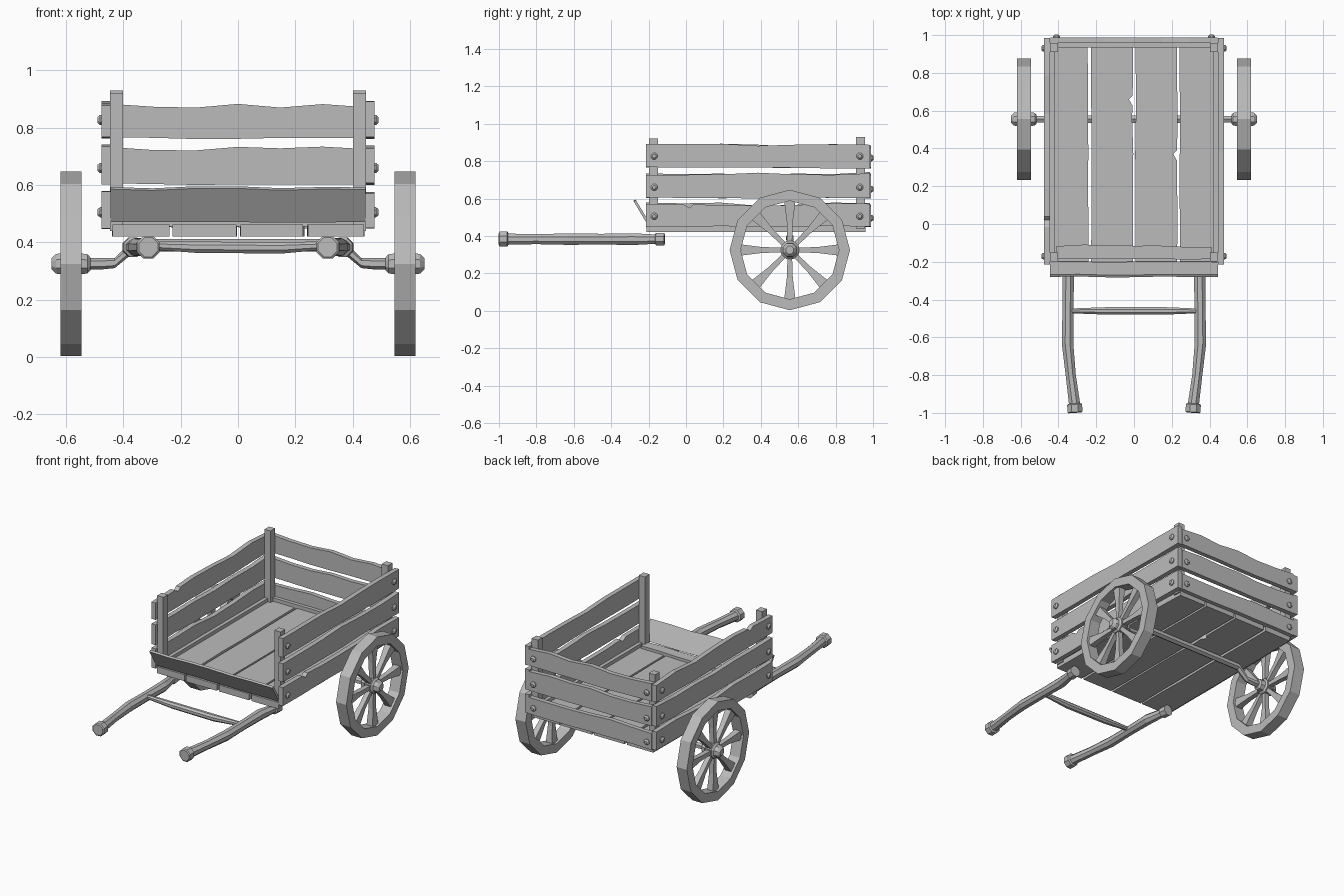
import bpy, bmesh, math, random
from mathutils import Vector, Matrix

random.seed(4)
if "Cube" in bpy.data.objects:
    bpy.data.objects.remove(bpy.data.objects["Cube"])

wood = bpy.data.materials.new("Plain grey")
wood.use_nodes = True
GREY = (0.5, 0.5, 0.5, 1)
wood.diffuse_color = GREY
wood.node_tree.nodes["Principled BSDF"].inputs["Base Color"].default_value = GREY


def finish(name, bm):
    bmesh.ops.recalc_face_normals(bm, faces=bm.faces)
    mesh = bpy.data.meshes.new(name)
    bm.to_mesh(mesh)
    bm.free()
    mesh.materials.append(wood)
    obj = bpy.data.objects.new(name, mesh)
    bpy.context.collection.objects.link(obj)
    return obj


def board(name, outline, to_world, thick):
    """Extrude a flat outline; to_world maps (along, across, depth) to a position."""
    bm = bmesh.new()
    face = bm.faces.new([bm.verts.new(to_world(a, b, 0)) for a, b in outline])
    ext = bmesh.ops.extrude_face_region(bm, geom=[face])
    move = Vector(to_world(0, 0, thick)) - Vector(to_world(0, 0, 0))
    bmesh.ops.translate(bm, verts=[v for v in ext["geom"] if isinstance(v, bmesh.types.BMVert)], vec=move)
    return finish(name, bm)


def worn(start, end, low, high, wobble=0.007, notch=None):
    """Outline of a hand-cut plank with wavy long edges and an optional chip."""
    n = 6
    along = [start + (end - start) * i / n for i in range(n + 1)]
    bottom = [(a, low + random.uniform(0, wobble)) for a in along]
    top = [(a, high + random.uniform(-wobble, wobble)) for a in along]
    if notch:
        top += [(notch - 0.035, high), (notch, high - 0.02), (notch + 0.02, high)]
        top = sorted(p for p in top if p[0] in (notch, notch - 0.035, notch + 0.02)
                     or abs(p[0] - notch) > 0.045)
    return bottom + top[::-1]


def box(name, lo, hi):
    bm = bmesh.new()
    bmesh.ops.create_cube(bm, size=1)
    for v in bm.verts:
        v.co = [(l + h) / 2 + c * (h - l) for l, h, c in zip(lo, hi, v.co)]
    return finish(name, bm)


def tube(name, stations, sides=8):
    """Sweep a polygon through (centre, radius) stations."""
    bm = bmesh.new()
    pts = [Vector(p) for p, r in stations]
    axis = (pts[-1] - pts[0]).normalized()
    u = axis.cross(Vector((0, 0, 1))).normalized()
    w = u.cross(axis)
    rings = []
    for p, (_, r) in zip(pts, stations):
        angles = [math.tau * (i + 0.5) / sides for i in range(sides)]
        rings.append([bm.verts.new(p + r * (u * math.cos(t) + w * math.sin(t))) for t in angles])
    for a, b in zip(rings, rings[1:]):
        for i in range(sides):
            j = (i + 1) % sides
            bm.faces.new((a[i], a[j], b[j], b[i]))
    bm.faces.new(rings[0])
    bm.faces.new(rings[-1])
    return finish(name, bm)


def bolt(name, pos, direction):
    p, d = Vector(pos), Vector(direction)
    tube(name, [(p - d * 0.01, 0.019), (p + d * 0.006, 0.019), (p + d * 0.015, 0.01)], 8)


# Floor planks
edges = [-0.445, -0.235, 0, 0.235, 0.445]
for i, (a, b) in enumerate(zip(edges, edges[1:])):
    board(f"floor_plank_{i + 1}",
          worn(-0.21, 0.96, a + 0.006, b - 0.007, 0.004, {1: 0.66, 2: 0.37}.get(i)),
          lambda y, x, d: (x, y, 0.42 + d), 0.042)

# Walls: three worn boards per side and at the back, with bolts
rows = [(0.447, 0.57, 0.505), (0.6, 0.735, 0.66), (0.76, 0.885, 0.827)]
for r, (low, high, bolt_z) in enumerate(rows):
    for s, side in ((1, "left"), (-1, "right")):
        notch = 0.02 if (r, s) in ((0, 1), (2, -1)) else None
        board(f"{side}_wall_board_{r + 1}", worn(-0.215, 0.985, low, high, 0.009, notch),
              lambda y, z, d: (s * (0.445 + d), y, z), 0.031)
        for y in (-0.17, 0.93):
            bolt("side_bolt", (s * 0.476, y, bolt_z), (s, 0, 0))
        bolt("back_bolt", (s * 0.41, 0.988, bolt_z - 0.01), (0, 1, 0))
    board(f"back_wall_board_{r + 1}", worn(-0.443, 0.443, low, high - 0.008),
          lambda x, z, d: (x, 0.958 + d, z), 0.03)

# Corner posts and floor battens
for s, side in ((1, "left"), (-1, "right")):
    box(f"front_{side}_post", (s * 0.424 - 0.022, -0.198, 0.44), (s * 0.424 + 0.022, -0.15, 0.92))
    box(f"back_{side}_post", (s * 0.424 - 0.022, 0.91, 0.44), (s * 0.424 + 0.022, 0.957, 0.93))
    box(f"{side}_floor_batten", (s * 0.434 - 0.012, -0.15, 0.455), (s * 0.434 + 0.012, 0.92, 0.485))
box("back_floor_batten", (-0.41, 0.935, 0.455), (0.41, 0.96, 0.485))
board("front_floor_batten", worn(-0.41, 0.41, -0.19, -0.115), lambda x, y, d: (x, y, 0.455 + d), 0.025)

# Tilted front flap
board("front_flap", worn(-0.445, 0.445, 0, 0.135, 0.005),
      lambda x, t, d: (x, -0.21 - t * 0.52 + d * 0.85, 0.468 + t * 0.87 + d * 0.52), 0.014)

# Pull handles and crossbar
for s, side in ((1, "left"), (-1, "right")):
    path = [(-1, 0.313, 0.036), (-0.995, 0.313, 0.043), (-0.955, 0.314, 0.043), (-0.95, 0.315, 0.032),
            (-0.8, 0.335, 0.029), (-0.63, 0.352, 0.033), (-0.45, 0.35, 0.031), (-0.28, 0.348, 0.034),
            (-0.165, 0.365, 0.027), (-0.16, 0.365, 0.036), (-0.115, 0.37, 0.036)]
    tube(f"{side}_handle", [((s * x, y, 0.383), r) for y, x, r in path])
tube("crossbar", [((x, -0.46, z), r) for x, z, r in
                  ((-0.33, 0.39, 0.014), (-0.15, 0.383, 0.021), (0.15, 0.381, 0.022), (0.33, 0.39, 0.014))])

# Cranked axle
half = [(0.36, 0.39, 0.022), (0.43, 0.328, 0.018), (0.48, 0.325, 0.02), (0.56, 0.325, 0.02)]
tube("axle", [((-x, 0.555, z), r) for x, z, r in half[::-1]] + [((x, 0.555, z), r) for x, z, r in half], 6)

# Wheels: twelve-sided rim, hub and eight flared spokes
for s, side in ((1, "left"), (-1, "right")):
    centre = Vector((s * 0.583, 0.555, 0.325))
    bm = bmesh.new()
    section = [(0.322, -0.037), (0.322, 0.037), (0.263, 0.037), (0.263, -0.037)]
    ring = [[bm.verts.new(centre + Vector((x, r * math.sin(t), r * math.cos(t)))) for r, x in section]
            for t in [math.tau * i / 12 for i in range(12)]]
    for i in range(12):
        a, b = ring[i], ring[(i + 1) % 12]
        for k in range(4):
            m = (k + 1) % 4
            bm.faces.new((a[k], a[m], b[m], b[k]))
    finish(f"{side}_wheel_rim", bm)
    hub = [(0.515, 0.024), (0.525, 0.036), (0.55, 0.04), (0.56, 0.052), (0.605, 0.052), (0.615, 0.04),
           (0.635, 0.037), (0.65, 0.022)]
    tube(f"{side}_wheel_hub", [((s * x, 0.555, 0.325), r) for x, r in hub], 8)
    for i in range(8):
        turn = Matrix.Rotation(math.tau * i / 8, 4, "X")
        bm = bmesh.new()
        rings = []
        for r, w, d in ((0.03, 0.012, 0.016), (0.15, 0.016, 0.016), (0.262, 0.03, 0.022)):
            rings.append([bm.verts.new(centre + turn @ Vector((d * p, w * q, r)))
                          for p, q in ((-1, -1), (1, -1), (1, 1), (-1, 1))])
        for a, b in zip(rings, rings[1:]):
            for k in range(4):
                m = (k + 1) % 4
                bm.faces.new((a[k], a[m], b[m], b[k]))
        bm.faces.new(rings[0])
        bm.faces.new(rings[-1])
        finish(f"{side}_wheel_spoke_{i + 1}", bm)
